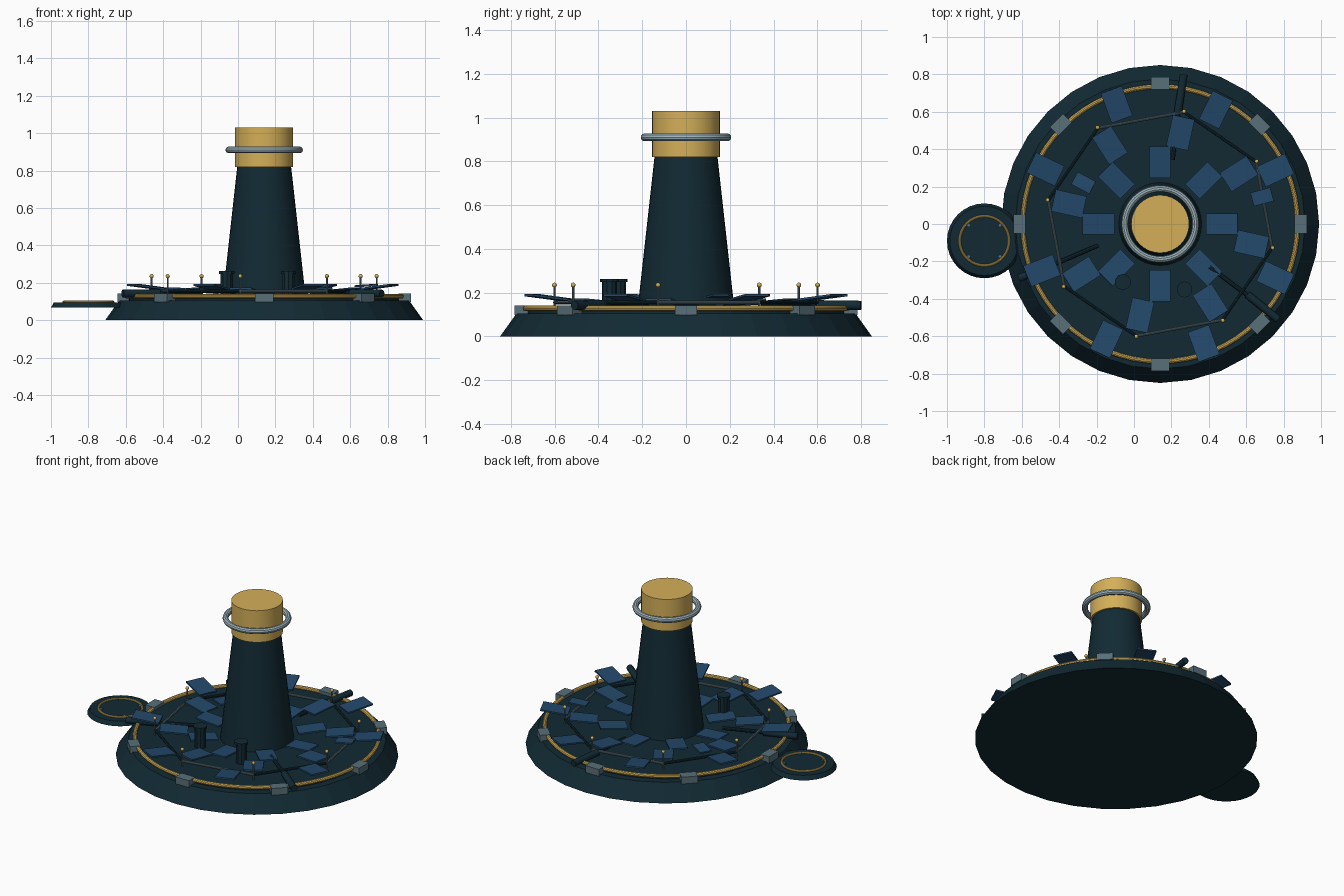
import bpy
from math import radians, cos, sin, pi
from mathutils import Vector

if "Cube" in bpy.data.objects:
    bpy.data.objects.remove(bpy.data.objects["Cube"], do_unlink=True)


def material(name, rgb):
    m = bpy.data.materials.new(name)
    m.use_nodes = True
    m.diffuse_color = (*rgb, 1)
    m.node_tree.nodes["Principled BSDF"].inputs["Base Color"].default_value = (*rgb, 1)
    return m


navy = material("dark navy", (0.006, 0.023, 0.034))
gold = material("gold", (0.66, 0.43, 0.10))
blue = material("panel blue", (0.017, 0.066, 0.145))
steel = material("steel grey", (0.10, 0.16, 0.19))
pale = material("pale steel", (0.34, 0.46, 0.51))

CX = 0.14  # centre of the main platform


def polar(r, deg, z):
    a = radians(deg)
    return Vector((CX + r * cos(a), r * sin(a), z))


def finish(name, mat, smooth=True):
    o = bpy.context.object
    o.name = name
    o.data.materials.append(mat)
    if smooth:
        bpy.ops.object.shade_smooth_by_angle(angle=radians(35))
    return o


def cone(name, x, y, z0, z1, r0, r1, mat, sides=32, smooth=True):
    bpy.ops.mesh.primitive_cone_add(vertices=sides, radius1=r0, radius2=r1, depth=z1 - z0,
                                    location=(x, y, (z0 + z1) / 2))
    return finish(name, mat, smooth)


def ring(name, x, y, z, major, minor, mat):
    bpy.ops.mesh.primitive_torus_add(major_radius=major, minor_radius=minor, major_segments=64,
                                     minor_segments=10, location=(x, y, z))
    return finish(name, mat)


def rod(name, a, b, r, mat, sides=10):
    d = b - a
    bpy.ops.mesh.primitive_cylinder_add(vertices=sides, radius=r, depth=d.length, location=(a + b) / 2,
                                        rotation=d.to_track_quat('Z', 'Y').to_euler())
    return finish(name, mat)


def slab(name, loc, size, deg, mat, tilt=0):
    # long side points along deg; tilt raises the outer edge
    bpy.ops.mesh.primitive_cube_add(size=1, location=loc, rotation=(0, -radians(tilt), radians(deg)))
    bpy.context.object.scale = size
    return finish(name, mat, False)


# Platform
cone("platform_base", CX, 0, 0, 0.105, 0.85, 0.775, navy, smooth=False)
cone("platform_deck", CX, 0, 0.10, 0.122, 0.725, 0.725, navy, 48)
ring("platform_rail", CX, 0, 0.128, 0.735, 0.013, gold)

# Tower with gold cap and collar
cone("tower", CX, 0, 0.12, 0.83, 0.222, 0.143, navy)
cone("tower_cap", CX, 0, 0.82, 1.03, 0.155, 0.155, gold)
ring("tower_collar", CX, 0, 0.91, 0.189, 0.018, pale)

# Landing disc beside the platform
DX, DY = -0.80, -0.09
cone("landing_disc", DX, DY, 0.067, 0.094, 0.20, 0.185, navy)
ring("landing_ring", DX, DY, 0.097, 0.132, 0.007, gold)
for k in range(4):
    a = pi / 4 + k * pi / 2
    cone("landing_stud", DX + 0.118 * cos(a), DY + 0.118 * sin(a), 0.09, 0.104, 0.01, 0.01, steel, 8)

# Blocks, panels, posts and rods, eight of each around the deck
outer_angles = (25, 64, 110, 154.5, 201.5, 245, 290, 335)
for k in range(8):
    a = 45 * k
    slab("rail_block", polar(0.752, a, 0.12), (0.066, 0.10, 0.045), a, steel)
    slab("inner_panel", polar(0.33, a, 0.15), (0.17, 0.112, 0.01), a, blue, 4)
    slab("middle_panel", polar(0.50, a + 32.5, 0.162), (0.17, 0.12, 0.01), a + 32.5, blue, 5)
    o = outer_angles[k]
    slab("outer_panel", polar(0.68, o, 0.178), (0.17, 0.12, 0.01), o, blue, 7)

    p = a + 33
    rod("post", polar(0.615, p, 0.12), polar(0.615, p, 0.235), 0.005, steel, 8)
    bpy.ops.mesh.primitive_uv_sphere_add(segments=12, ring_count=8, radius=0.011,
                                         location=polar(0.615, p, 0.235))
    finish("post_bead", gold)
    rod("deck_pipe", polar(0.612, p, 0.155), polar(0.612, p + 45, 0.155), 0.009,
        steel if k % 2 else navy)

# Two small loose panels
slab("small_panel_left", (-0.27, 0.22, 0.165), (0.11, 0.075, 0.01), -28, blue, 4)
slab("small_panel_right", (0.685, 0.145, 0.185), (0.11, 0.075, 0.01), 15, blue, 4)

# Three dark booms with thick outer barrels
for a in (81, 201, 321):
    rod("boom", polar(0.35, a - 2, 0.15), polar(0.66, a, 0.145), 0.012, navy)
    rod("boom_barrel", polar(0.60, a, 0.145), polar(0.81, a, 0.142), 0.021, navy, 12)

# Two bollards
for x, y in ((-0.06, -0.31), (0.27, -0.35)):
    cone("bollard", x, y, 0.12, 0.25, 0.035, 0.035, navy, 10)
    cone("bollard_cap", x, y, 0.248, 0.262, 0.043, 0.043, navy, 10)
